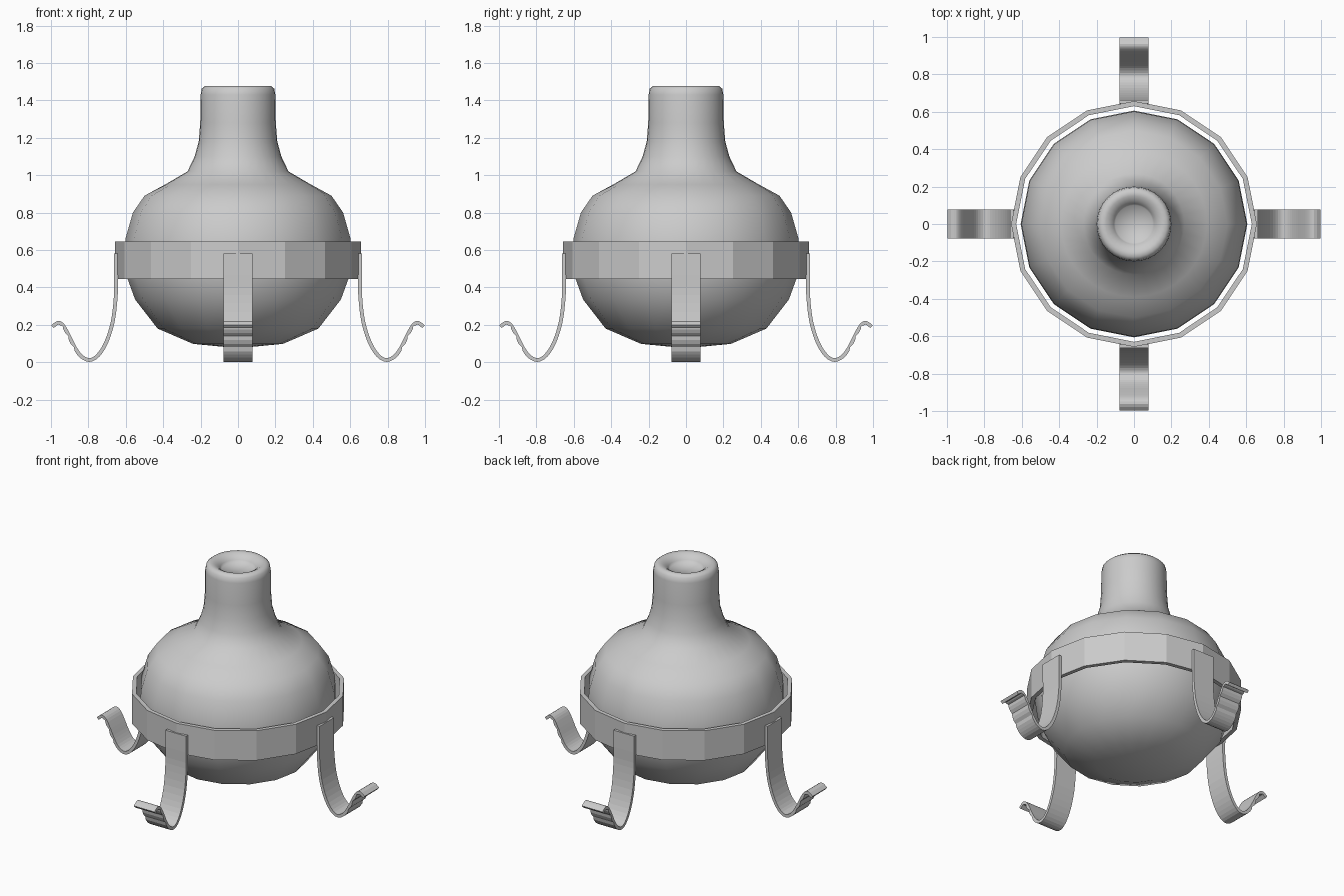
import bpy, bmesh
from math import sin, cos, pi
from mathutils import Vector, Matrix

if "Cube" in bpy.data.objects:
    bpy.data.objects.remove(bpy.data.objects["Cube"])


def finish(bm, name):
    bmesh.ops.remove_doubles(bm, verts=bm.verts, dist=1e-5)
    bmesh.ops.recalc_face_normals(bm, faces=bm.faces)
    me = bpy.data.meshes.new(name)
    bm.to_mesh(me)
    bm.free()
    ob = bpy.data.objects.new(name, me)
    bpy.context.collection.objects.link(ob)
    return ob


def lathe(name, profile, segs, closed=False, faceted_below=None):
    """Revolve (r, z) points; below a height every second vertex sits on a chord."""
    bm = bmesh.new()
    rows = []
    for r, z in profile:
        row = []
        for i in range(segs):
            a = 2 * pi * i / segs
            k = cos(2 * pi / segs) if faceted_below and z < faceted_below and i % 2 else 1
            row.append(bm.verts.new((r * k * cos(a), r * k * sin(a), z)))
        rows.append(row)
    n = len(rows)
    for j in range(n if closed else n - 1):
        a, b = rows[j], rows[(j + 1) % n]
        for i in range(segs):
            k = (i + 1) % segs
            bm.faces.new((a[i], a[k], b[k], b[i]))
    return finish(bm, name)


# Bulbous vase with a narrow neck and shallow recessed mouth
vase = lathe("vase", [
    (0, .075), (.24, .098), (.43, .18), (.55, .335), (.592, .45), (.606, .56),
    (.602, .66), (.562, .80), (.50, .89), (.39, .95), (.27, 1.02), (.232, 1.10),
    (.21, 1.18), (.202, 1.28), (.20, 1.43), (.194, 1.462), (.175, 1.478),
    (.15, 1.476), (.125, 1.462), (.108, 1.445), (.10, 1.43), (0, 1.43)],
    32, faceted_below=.93)
for p in vase.data.polygons:
    p.use_smooth = True

# Sixteen-sided support band
lathe("support_band", [(.63, .445), (.657, .445), (.657, .645), (.63, .645)], 16, closed=True)

# Curled strap leg: centre line in (outward, height)
PATH = [Vector(p) for p in [
    (.653, .58), (.653, .47), (.653, .36), (.669, .22), (.705, .105), (.75, .035),
    (.795, .012), (.84, .033), (.875, .082), (.905, .142), (.935, .195),
    (.962, .211), (.992, .19)]]


def spline(pts, sub):
    """Smooth curve through the points."""
    p = [2 * pts[0] - pts[1]] + pts + [2 * pts[-1] - pts[-2]]
    out = []
    for i in range(1, len(p) - 2):
        a, b, c, d = p[i - 1:i + 3]
        for s in range(sub):
            t = s / sub
            out.append(.5 * (2 * b + (c - a) * t + (2 * a - 5 * b + 4 * c - d) * t * t
                             + (3 * b - a - 3 * c + d) * t ** 3))
    return out + [pts[-1]]


def leg(name, angle, thick=.02, half=.077):
    pts = spline(PATH, 3)
    bm = bmesh.new()
    rows = []
    for i, p in enumerate(pts):
        t = (pts[min(i + 1, len(pts) - 1)] - pts[max(i - 1, 0)]).normalized()
        n = Vector((-t.y, t.x))
        # shallow ridges on the underside of the upturned toe
        low = .3 if .85 < p.x < .94 and i % 3 == 0 else 1
        a, b = p + n * thick / 2, p - n * thick / 2 * low
        rows.append([bm.verts.new((q.x, y, q.y)) for q, y in
                     ((a, -half), (a, half), (b, half), (b, -half))])
    for r, s in zip(rows, rows[1:]):
        for k in range(4):
            bm.faces.new((r[k], r[(k + 1) % 4], s[(k + 1) % 4], s[k]))
    bm.faces.new(rows[0])
    bm.faces.new(rows[-1])
    bm.transform(Matrix.Rotation(angle, 4, 'Z'))
    return finish(bm, name)


for i, side in enumerate(("right", "back", "left", "front")):
    leg(side + "_leg", i * pi / 2)
